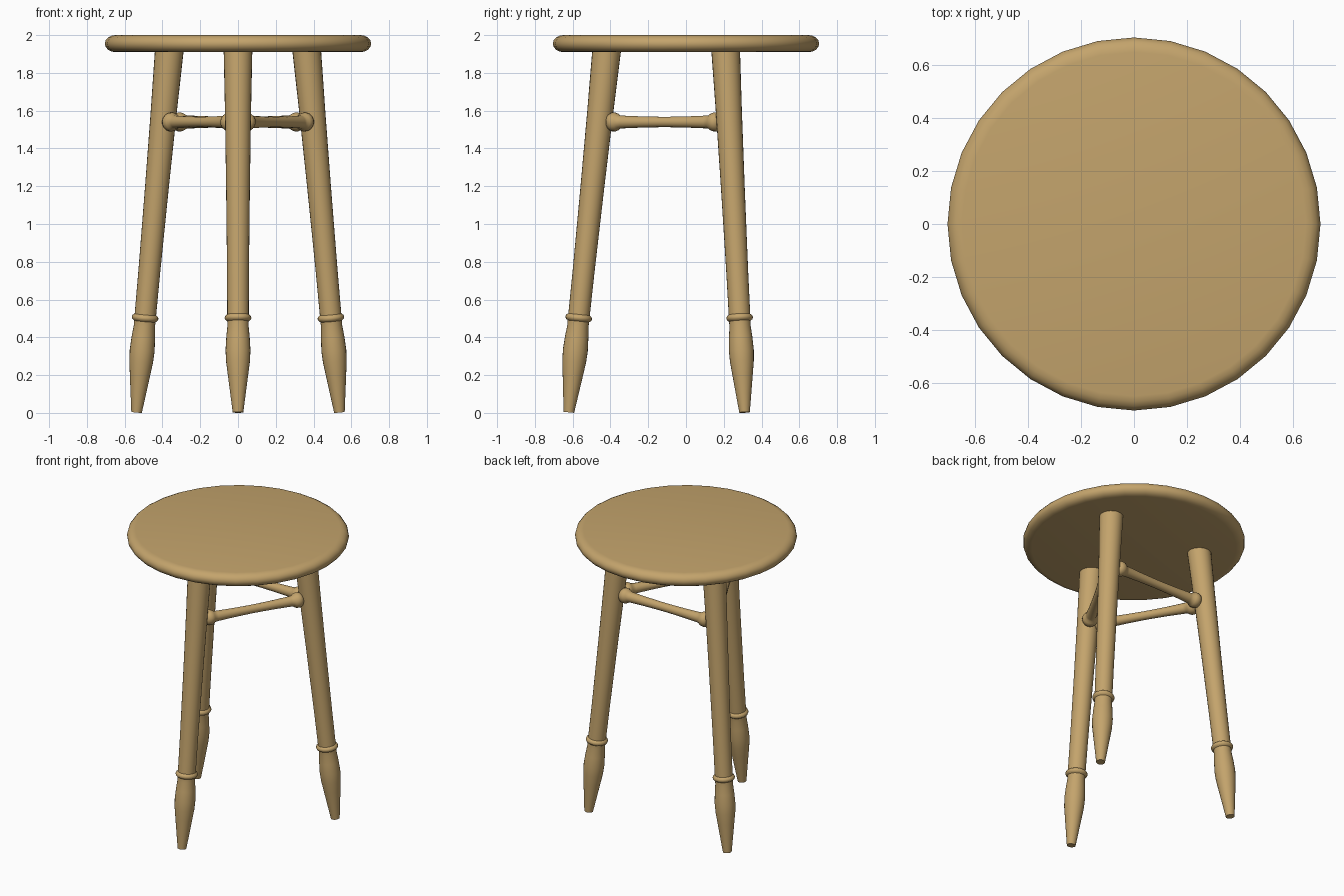
import bpy, bmesh, math
from mathutils import Vector

if "Cube" in bpy.data.objects:
    bpy.data.objects.remove(bpy.data.objects["Cube"])

wood = bpy.data.materials.new("wood")
wood.diffuse_color = (0.55, 0.37, 0.15, 1)
wood.use_nodes = True
wood.node_tree.nodes["Principled BSDF"].inputs["Base Color"].default_value = wood.diffuse_color


def lathe(name, profile, start, end, sides):
    """Turned part: profile of (radius, distance) spun around the start-end axis."""
    bm = bmesh.new()
    rings = []
    for r, h in profile:
        rings.append([bm.verts.new((r * math.cos(2 * math.pi * i / sides),
                                    r * math.sin(2 * math.pi * i / sides), h))
                      for i in range(sides)])
    for a, b in zip(rings, rings[1:]):
        for i in range(sides):
            j = (i + 1) % sides
            bm.faces.new((a[i], a[j], b[j], b[i]))
    bm.faces.new(rings[0][::-1])
    bm.faces.new(rings[-1])
    mesh = bpy.data.meshes.new(name)
    bm.to_mesh(mesh)
    bm.free()
    mesh.materials.append(wood)
    ob = bpy.data.objects.new(name, mesh)
    bpy.context.collection.objects.link(ob)
    axis = Vector(end) - Vector(start)
    ob.location = start
    ob.rotation_mode = 'QUATERNION'
    ob.rotation_quaternion = Vector((0, 0, 1)).rotation_difference(axis.normalized())
    bpy.ops.object.select_all(action='DESELECT')
    ob.select_set(True)
    bpy.context.view_layer.objects.active = ob
    bpy.ops.object.shade_smooth_by_angle(angle=math.radians(50))
    return ob


def polar(angle, radius, z):
    return Vector((radius * math.cos(angle), radius * math.sin(angle), z))


# Seat: disc with a rounded rim
rim = [(0.65 + 0.055 * math.cos(t), 1.955 + 0.045 * math.sin(t))
       for t in [math.radians(-90 + 22.5 * k) for k in range(9)]]
lathe("seat", rim, (0, 0, 0), (0, 0, 1), 32)

# Splayed turned legs
leg_profile = [(0.028, 0), (0.041, 0.1), (0.054, 0.2), (0.063, 0.27), (0.066, 0.33),
               (0.062, 0.4), (0.056, 0.46), (0.057, 0.485), (0.067, 0.492),
               (0.071, 0.503), (0.067, 0.514), (0.057, 0.521), (0.058, 0.75),
               (0.063, 1.2), (0.069, 1.6), (0.076, 1.93)]
angles = [math.radians(a) for a in (-90, 30, 150)]
names = ["front_leg", "back_right_leg", "back_left_leg"]
for name, a in zip(names, angles):
    lathe(name, leg_profile, polar(a, 0.62, 0.003), polar(a, 0.42, 1.92), 24)

# Stretchers with a bead at each end
half = [(0.03, 0.0), (0.03, 0.055), (0.044, 0.065), (0.050, 0.08), (0.050, 0.095),
        (0.045, 0.11), (0.036, 0.122), (0.034, 0.14), (0.030, 0.25), (0.028, 0.36)]
names = ["right_stretcher", "back_stretcher", "left_stretcher"]
for k, name in enumerate(names):
    p = polar(angles[k], 0.458, 1.54)
    q = polar(angles[(k + 1) % 3], 0.458, 1.54)
    length = (q - p).length
    profile = half + [(r, length - h) for r, h in reversed(half)]
    lathe(name, profile, p, q, 16)
